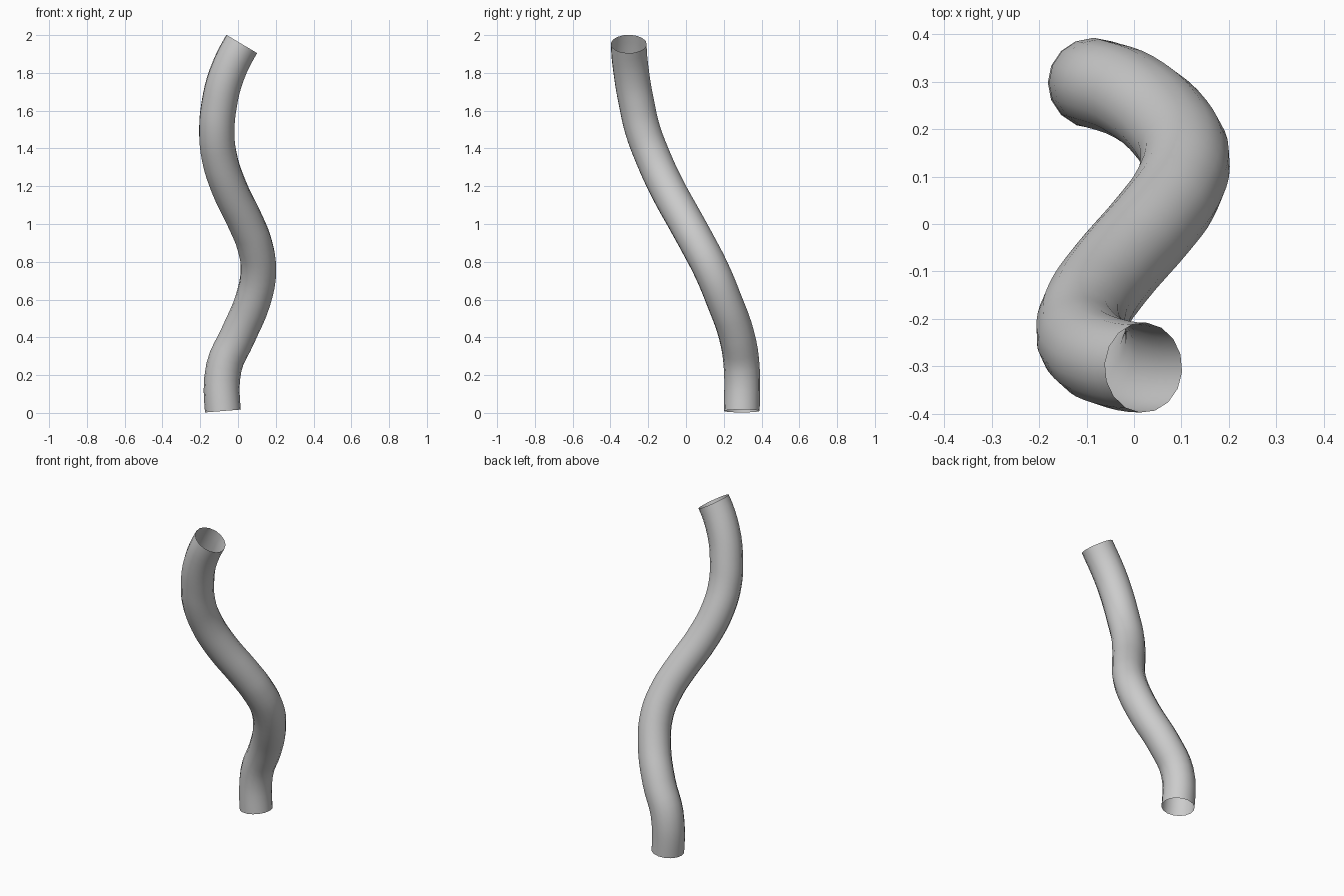
import bpy
from mathutils import Vector

cube = bpy.data.objects.get("Cube")
if cube:
    bpy.data.objects.remove(cube, do_unlink=True)

RADIUS = 0.095

# Centre line of the tube, from bottom to top
PATH = [
    (-0.08, 0.295, 0.01), (-0.075, 0.295, 0.24), (0.0, 0.268, 0.41),
    (0.08, 0.2, 0.6), (0.108, 0.133, 0.76), (0.085, 0.06, 0.9),
    (0.045, 0.005, 1.0), (-0.05, -0.105, 1.2), (-0.1, -0.178, 1.36),
    (-0.112, -0.23, 1.5), (-0.1, -0.26, 1.63), (-0.06, -0.288, 1.79),
    (0.02, -0.303, 1.953),
]

# Grey material
grey = bpy.data.materials.new("plain grey")
grey.use_nodes = True
grey.diffuse_color = (0.6, 0.6, 0.6, 1)
grey.node_tree.nodes["Principled BSDF"].inputs["Base Color"].default_value = (0.6, 0.6, 0.6, 1)

# Round, open-ended tube swept along the path
curve = bpy.data.curves.new("bent_tube", "CURVE")
curve.dimensions = "3D"
curve.bevel_depth = RADIUS
curve.bevel_resolution = 6
curve.resolution_u = 4
curve.use_fill_caps = False
spline = curve.splines.new("BEZIER")
spline.bezier_points.add(len(PATH) - 1)
for point, co in zip(spline.bezier_points, PATH):
    point.co = co
    point.handle_left_type = point.handle_right_type = "AUTO"


# Fixed directions at the two open ends
def aim_end(point, direction, length):
    point.handle_left_type = point.handle_right_type = "FREE"
    step = Vector(direction).normalized() * length
    point.handle_left = point.co - step
    point.handle_right = point.co + step


aim_end(spline.bezier_points[0], (-0.08, 0, 1), 0.07)
aim_end(spline.bezier_points[-1], (0.51, 0, 0.86), 0.06)
curve.materials.append(grey)

tube = bpy.data.objects.new("bent_tube", curve)
bpy.context.collection.objects.link(tube)
bpy.ops.object.select_all(action="DESELECT")
tube.select_set(True)
bpy.context.view_layer.objects.active = tube
bpy.ops.object.convert(target="MESH")
bpy.ops.object.shade_smooth()
